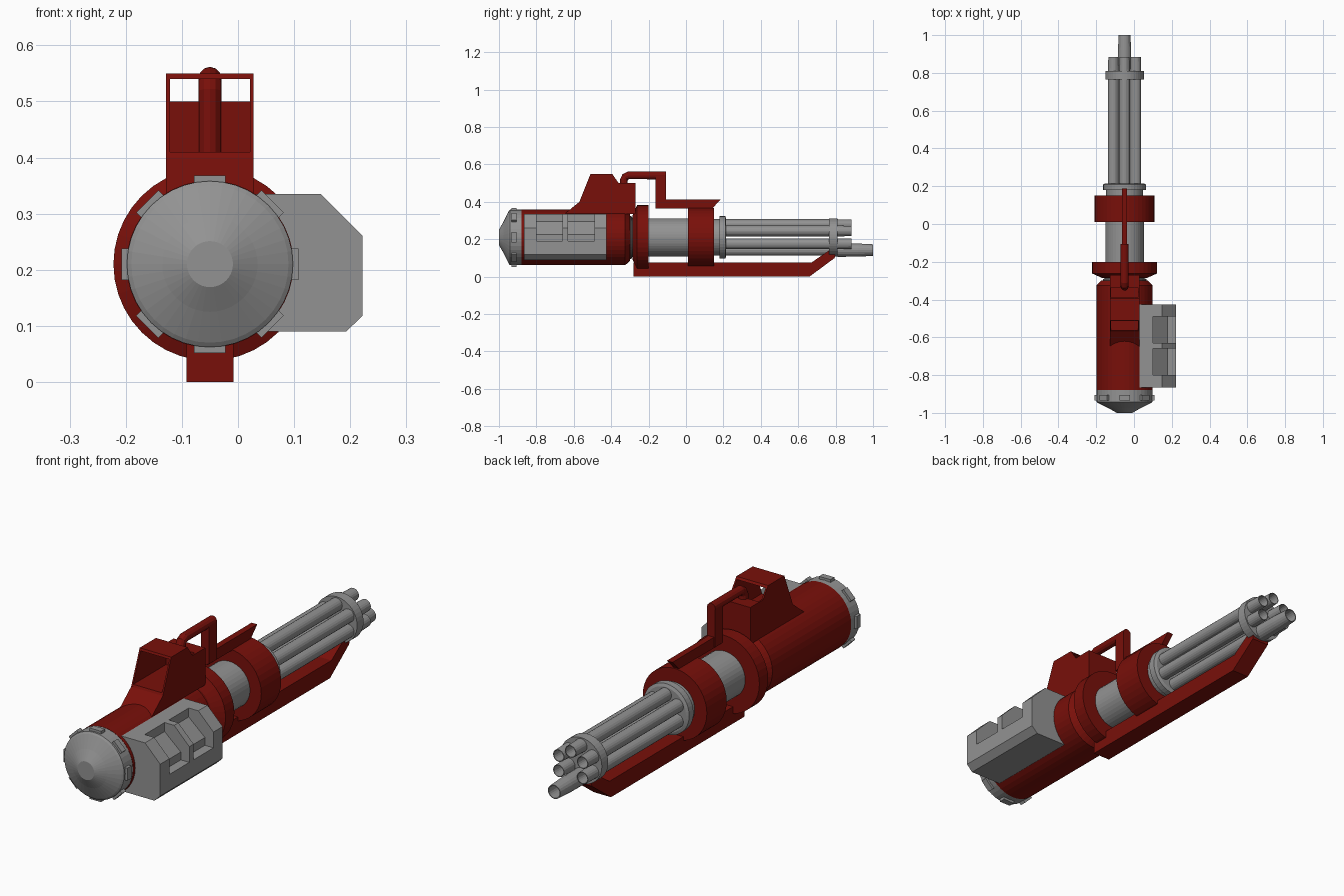
import bpy, bmesh
from math import sin, cos, pi, radians
from mathutils import Matrix

if "Cube" in bpy.data.objects:
    bpy.data.objects.remove(bpy.data.objects["Cube"])

CX, CZ = -0.05, 0.21          # main axis, running along y
red = bpy.data.materials.new("red_paint")
red.diffuse_color = (0.19, 0.005, 0.003, 1)
red.use_nodes = True
red.node_tree.nodes["Principled BSDF"].inputs["Base Color"].default_value = red.diffuse_color
grey = bpy.data.materials.new("grey_metal")
grey.diffuse_color = (0.29, 0.29, 0.29, 1)
grey.use_nodes = True
grey.node_tree.nodes["Principled BSDF"].inputs["Base Color"].default_value = grey.diffuse_color


def finish(name, bm, mat=grey):
    bmesh.ops.remove_doubles(bm, verts=bm.verts, dist=1e-5)
    bmesh.ops.recalc_face_normals(bm, faces=bm.faces)
    me = bpy.data.meshes.new(name)
    bm.to_mesh(me)
    bm.free()
    ob = bpy.data.objects.new(name, me)
    bpy.context.collection.objects.link(ob)
    me.materials.append(mat)
    return ob


def lathe(name, prof, mat=grey, n=40, cx=CX, cz=CZ):
    """Revolve (y, radius) points round an axis parallel to y."""
    bm = bmesh.new()
    rings = [[bm.verts.new((cx + r * cos(2 * pi * i / n), y, cz + r * sin(2 * pi * i / n)))
              for i in range(n)] for y, r in prof]
    for a, b in zip(rings, rings[1:]):
        for i in range(n):
            j = (i + 1) % n
            bm.faces.new((a[i], a[j], b[j], b[i]))
    for k in (0, -1):
        if prof[k][1] > 0.001:
            bm.faces.new(rings[k])
    bmesh.ops.dissolve_degenerate(bm, dist=1e-6, edges=bm.edges)
    return finish(name, bm, mat)


def prism(name, pts, a, b, mat=grey, axis="x"):
    """Extrude a profile: (y, z) points along x, or (x, z) points along y."""
    bm = bmesh.new()
    at = (lambda p, t: (t, p[0], p[1])) if axis == "x" else (lambda p, t: (p[0], t, p[1]))
    lo, hi = ([bm.verts.new(at(p, t)) for p in pts] for t in (a, b))
    bm.faces.new(lo)
    bm.faces.new(hi)
    for i in range(len(pts)):
        j = (i + 1) % len(pts)
        bm.faces.new((lo[i], lo[j], hi[j], hi[i]))
    return finish(name, bm, mat)


def rect(u0, u1, v0, v1):
    return [(u0, v0), (u1, v0), (u1, v1), (u0, v1)]


# Main housing, end cap and collars
lathe("end_cap", [(-1, .041), (-.975, .085), (-.948, .14), (-.942, .148), (-.88, .148)])
lathe("main_body", [(-.88, .145), (-.88, .149), (-.325, .149), (-.3, .125), (-.295, .1)], red)
lathe("neck", [(-.31, .115), (-.292, .115), (-.288, .105), (-.278, .105), (-.274, .115), (-.255, .115)])
lathe("flange", [(-.285, .12), (-.262, .172), (-.2, .172), (-.2, .1)], red)
lathe("core_drum", [(-.21, .102), (.02, .102)])
lathe("front_ring", [(.01, .158), (.15, .158)], red)
lathe("barrel_collar", [(.14, .098), (.18, .098), (.18, .113), (.21, .113), (.215, .1)])

# Eight lugs round the end cap
for k in range(8):
    bm = bmesh.new()
    bmesh.ops.create_cube(bm, size=1, matrix=Matrix.Translation((CX, 0, CZ))
                          @ Matrix.Rotation(k * pi / 4, 4, 'Y')
                          @ Matrix.Translation((0, -.92, .146))
                          @ Matrix.Diagonal((.056, .028, .024, 1)))
    finish(f"cap_lug_{k + 1}", bm)

# Six barrels with open muzzles; the bottom one carries a longer, wider tip
for k in range(6):
    t = radians(-90 + 60 * k)
    x, z = CX + .068 * cos(t), CZ + .068 * sin(t)
    ob = lathe(f"barrel_{k + 1}", [(.2, .029), (.81, .029), (.885, .027),
                                   (.885, .024), (.8, .02), (.8, 0)], n=20, cx=x, cz=z)
lathe("long_muzzle", [(.81, .036), (.92, .035), (1, .031),
                      (1, .027), (.88, .024), (.88, 0)], n=20, cz=CZ - .068)
lathe("muzzle_clamp", [(.765, .102), (.81, .102)])

# Lower rail rising to the clamp
prism("lower_rail", [(-.28, 0), (.66, 0), (.795, .1), (.8, .14), (.765, .14), (.67, .075), (-.28, .075)],
      CX - .042, CX + .042, red)

# Side magazine with two notches cut in its bevelled corner
mag = prism("side_magazine", [(.0, .09), (.193, .09), (.222, .118), (.222, .26), (.147, .335), (.0, .335)],
            -.865, -.425, axis="y")
for k, (a, b) in enumerate([(-.8, -.66), (-.63, -.49)]):
    cut = prism(f"notch_cutter_{k + 1}", [(.1, .36), (.1, .295), (.18, .225), (.18, .19), (.25, .19), (.25, .36)],
                a, b, axis="y")
    cut.hide_render = True
    cut.hide_set(True)
    m = mag.modifiers.new("notch", 'BOOLEAN')
    m.operation, m.object, m.solver = 'DIFFERENCE', cut, 'EXACT'

# Sight hood: base, two thin walls, roof and rear block
L, R = CX - .078, CX + .078
prism("sight_base", [(-.65, .335), (-.57, .4), (-.565, .41), (-.33, .41), (-.33, .3), (-.65, .3)], L, R, red)
wall = [(-.57, .4), (-.51, .55), (-.395, .55), (-.36, .5), (-.325, .5), (-.325, .4)]
prism("sight_wall_left", wall, L, L + .007, red)
prism("sight_wall_right", wall, R - .007, R, red)
prism("sight_roof", [(-.514, .54), (-.51, .55), (-.395, .55), (-.388, .54)], L, R, red)
prism("sight_rear_block", rect(-.335, -.27, .335, .5), L, R, red)

# Carry handle: round grip running down the block face, flat leg and forward plate
cu = bpy.data.curves.new("handle_path", 'CURVE')
cu.dimensions, cu.bevel_depth, cu.bevel_resolution, cu.use_fill_caps = '3D', .0205, 4, True
path = [(-.332, .405), (-.332, .518), (-.325, .533), (-.308, .541), (-.106, .541)]
sp = cu.splines.new('POLY')
sp.points.add(len(path) - 1)
for p, (y, z) in zip(sp.points, path):
    p.co = (CX, y, z, 1)
grip = bpy.data.objects.new("handle_curve", cu)
bpy.context.collection.objects.link(grip)
me = bpy.data.meshes.new_from_object(grip.evaluated_get(bpy.context.evaluated_depsgraph_get()))
bpy.data.objects.remove(grip)
bm = bmesh.new()
bm.from_mesh(me)
for f in bm.faces:
    f.smooth = False
    f.material_index = 0
finish("handle_grip", bm, red)
prism("handle_leg", rect(-.162, -.106, .37, .542), CX - .02, CX + .02, red)
prism("handle_plate", [(-.162, .365), (.14, .365), (.187, .413), (-.162, .413)], CX - .014, CX + .014, red)
